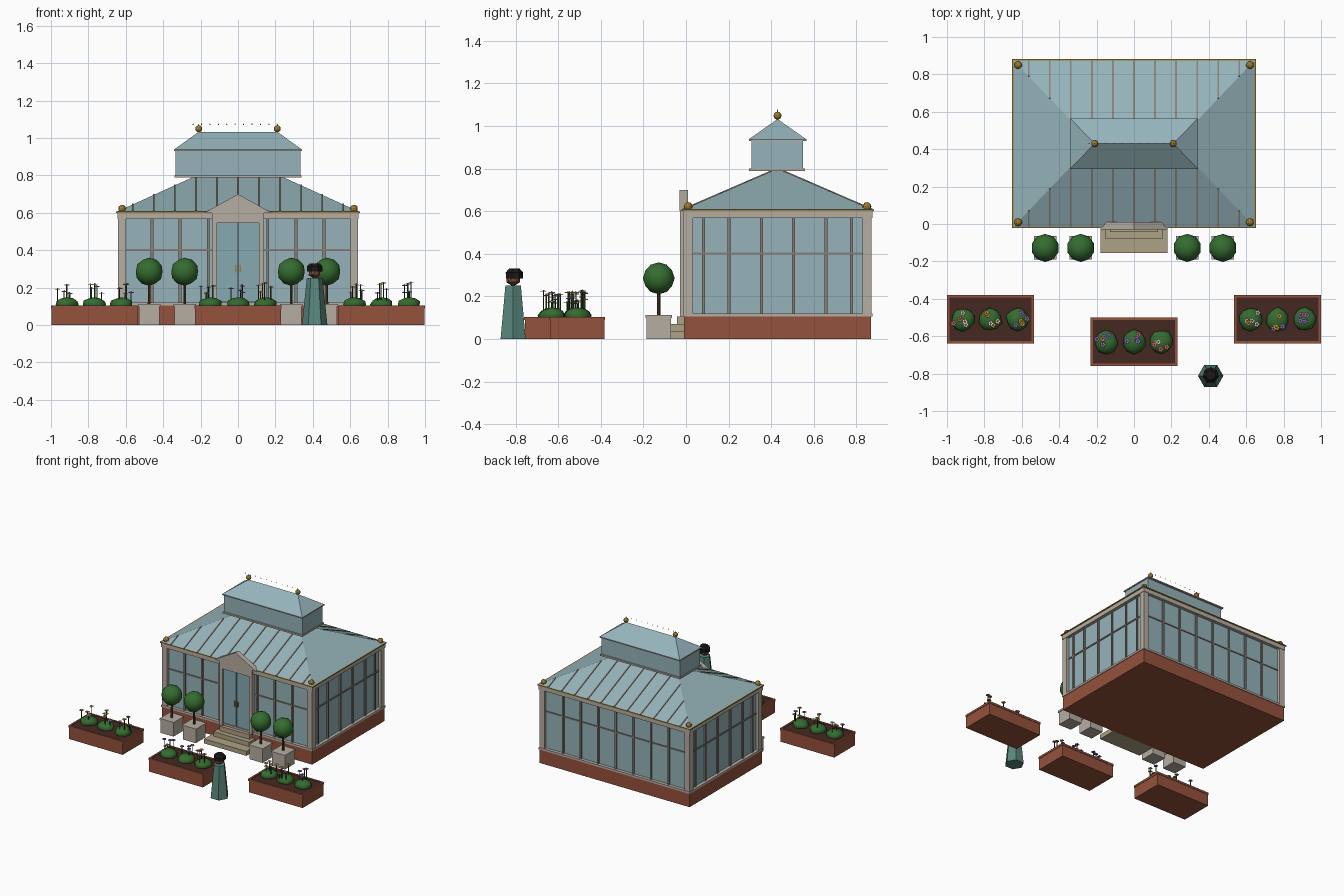
import bpy, bmesh, math, random
from mathutils import Matrix, Vector

if "Cube" in bpy.data.objects:
    bpy.data.objects.remove(bpy.data.objects["Cube"])

random.seed(4)

def mat(name, r, g, b):
    m = bpy.data.materials.new(name)
    m.diffuse_color = (r, g, b, 1)
    m.use_nodes = True
    m.node_tree.nodes["Principled BSDF"].inputs["Base Color"].default_value = m.diffuse_color
    return m

BRICK = mat("brick", .30, .085, .045)
SOIL = mat("soil", .06, .022, .014)
STONE = mat("stone", .47, .42, .36)
STEP = mat("step_stone", .42, .36, .24)
FRAME = mat("frame", .25, .22, .19)
GLASS = mat("glass", .30, .45, .49)
DOOR = mat("door_glass", .24, .40, .45)
GOLD = mat("gold", .38, .22, .03)
LEAF = mat("leaf", .035, .15, .03)
STEM = mat("stem", .03, .09, .02)
BARK = mat("bark", .08, .04, .02)
ROBE = mat("robe", .10, .24, .20)
SKIN = mat("skin", .20, .08, .045)
HAIR = mat("hair", .012, .009, .008)
PETALS = [mat("petal_" + n, *c) for n, c in (("pink", (.75, .18, .18)), ("white", (.75, .7, .6)),
                                            ("yellow", (.75, .42, .03)), ("purple", (.3, .2, .65)))]

# primitive helpers: each adds geometry to an open bmesh
def box(bm, x0, x1, y0, y1, z0, z1):
    m = Matrix.Translation(((x0+x1)/2, (y0+y1)/2, (z0+z1)/2)) @ Matrix.Diagonal((x1-x0, y1-y0, z1-z0, 1))
    bmesh.ops.create_cube(bm, size=1, matrix=m)

def cone(bm, x, y, z0, z1, r0, r1, n=6, rot=0):
    m = Matrix.Translation((x, y, (z0+z1)/2)) @ Matrix.Rotation(rot, 4, 'Z')
    bmesh.ops.create_cone(bm, cap_ends=True, segments=n, radius1=r0, radius2=r1, depth=z1-z0, matrix=m)

def ball(bm, x, y, z, r, flat=1, sub=2):
    m = Matrix.Translation((x, y, z)) @ Matrix.Diagonal((1, 1, flat, 1))
    return bmesh.ops.create_icosphere(bm, subdivisions=sub, radius=r, matrix=m)['verts']

def bar(bm, a, b, w):
    a, b = Vector(a), Vector(b)
    m = Matrix.Translation((a+b)/2) @ (b-a).to_track_quat('Z', 'X').to_matrix().to_4x4()
    bmesh.ops.create_cube(bm, size=1, matrix=m @ Matrix.Diagonal((w, w, (b-a).length, 1)))

def hip(bm, hx, y0, y1, z0, rx, z1):
    yc = (y0+y1)/2
    v = [bm.verts.new(p) for p in ((-hx, y0, z0), (hx, y0, z0), (hx, y1, z0), (-hx, y1, z0),
                                   (-rx, yc, z1), (rx, yc, z1))]
    for f in ((0, 1, 5, 4), (1, 2, 5), (2, 3, 4, 5), (3, 0, 4), (3, 2, 1, 0)):
        bm.faces.new([v[i] for i in f])

def part(name, material, build, smooth=False):
    bm = bmesh.new()
    build(bm)
    me = bpy.data.meshes.new(name)
    for f in bm.faces:
        f.smooth = smooth
    bm.to_mesh(me)
    bm.free()
    me.materials.append(material)
    ob = bpy.data.objects.new(name, me)
    bpy.context.collection.objects.link(ob)
    return ob

def boxes(name, material, *dims):
    return part(name, material, lambda bm: [box(bm, *d) for d in dims])

YC = .43
# base, sill, walls and cornice
boxes("brick_base", BRICK, (-.64, .64, -.01, .87, 0, .105))
boxes("sill", STONE, (-.645, .645, -.015, .875, .105, .12))
boxes("glass_walls", GLASS, (-.62, .62, .01, .85, .12, .57))
boxes("cornice", STONE, (-.645, .645, -.015, .875, .568, .605))
boxes("corner_posts", STONE, *[(s*.62-.022, s*.62+.022, y-.022, y+.022, .12, .57)
                               for s in (-1, 1) for y in (.01, .85)])

def mullions(bm):
    w = .007
    for x in (.16, .31, .46):
        for s in (-1, 1):
            box(bm, s*x-w, s*x+w, 0, .02, .12, .57)
    for k in range(-3, 4):
        box(bm, k*.15-w, k*.15+w, .84, .86, .12, .57)
    for s in (-1, 1):
        for d in (-.304, -.152, 0, .152, .304):
            d = d + math.copysign(.076, d) if d else 0
            if d:
                d -= math.copysign(.152, d)
                box(bm, s*.62-.01, s*.62+.01, YC+d-w, YC+d+w, .12, .57)
        box(bm, s*.62-.01, s*.62+.01, YC+.34, YC+.354, .12, .57)
        box(bm, s*.62-.01, s*.62+.01, YC-.354, YC-.34, .12, .57)
part("mullions", FRAME, mullions)
boxes("transoms", FRAME, (-.6, -.14, .004, .02, .396, .406), (.14, .6, .004, .02, .396, .406),
      (-.6, .6, .84, .856, .396, .406), (-.626, -.61, .03, .83, .396, .406), (.61, .626, .03, .83, .396, .406))

# main hipped roof, ribs and gutter
part("main_roof", GLASS, lambda bm: hip(bm, .65, -.02, .88, .605, .22, .80))
boxes("gutter", GOLD, (-.652, .652, -.022, .882, .600, .607))

def ribs(bm):
    for k in range(-5, 6):
        x = k*.1125
        t = min(1, (.65-abs(x))/.43)
        for s in (-1, 1):
            bar(bm, (x, YC+s*.445, .607), (x, YC+s*.45*(1-t), .605+.195*t), .009)
part("roof_ribs", FRAME, ribs)

# lantern on the ridge
boxes("lantern_base", STONE, (-.34, .34, .297, .56, .788, .80))
boxes("lantern_walls", GLASS, (-.335, .335, .307, .55, .80, .932))
boxes("lantern_eave", STONE, (-.342, .342, .295, .565, .93, .938))
part("lantern_roof", GLASS, lambda bm: hip(bm, .342, .295, .565, .938, .21, 1.033))
part("ridge_cresting", GOLD, lambda bm: [cone(bm, -.24+.045*i, YC, 1.07, 1.078, .003, .001, 4) for i in range(11)])

# gold ball finials
def finials(bm):
    for s in (-1, 1):
        for y in (.01, .85):
            ball(bm, s*.62, y, .622, .021)
        ball(bm, s*.21, YC, 1.049, .019)
        cone(bm, s*.21, YC, 1.06, 1.075, .004, .002)
part("finials", GOLD, finials)

# entrance: door, frame, pediment and steps
boxes("door_panels", DOOR, (-.113, -.003, -.018, .01, .125, .545), (.003, .113, -.018, .01, .125, .545))
boxes("door_frame", STONE, (-.14, -.113, -.028, .01, .105, .605), (.113, .14, -.028, .01, .105, .605),
      (-.14, .14, -.028, .01, .545, .605))
boxes("door_handles", GOLD, (-.016, -.009, -.026, -.018, .28, .32), (.009, .016, -.026, -.018, .28, .32))

def pediment(bm):
    f = bm.faces.new([bm.verts.new(p) for p in ((-.18, -.03, .6), (.18, -.03, .6), (0, -.03, .70))])
    g = bmesh.ops.extrude_face_region(bm, geom=[f])['geom']
    bmesh.ops.translate(bm, vec=(0, .04, 0), verts=[v for v in g if isinstance(v, bmesh.types.BMVert)])
    bmesh.ops.recalc_face_normals(bm, faces=bm.faces)
part("pediment", STONE, pediment)
boxes("steps", STEP, (-.18, .18, -.155, 0, 0, .035), (-.152, .152, -.08, 0, .035, .07),
      (-.128, .128, -.042, 0, .07, .105))

# clipped round trees in square pots
TREES = [(x, -.128) for x in (-.475, -.285, .285, .475)]
boxes("tree_pots", STONE, *[b for x, y in TREES for b in (
    (x-.055, x+.055, y-.058, y+.058, 0, .098), (x-.06, x+.06, y-.063, y+.063, .098, .112))])
part("tree_trunks", BARK, lambda bm: [cone(bm, x, y, .1, .24, .009, .007) for x, y in TREES])
part("tree_crowns", LEAF, lambda bm: [ball(bm, x, y, .285, .075) for x, y in TREES], True)

# raised flower beds
BEDS = [("left", -.768, -.51), ("middle", 0, -.63), ("right", .768, -.51)]
for name, cx, cy in BEDS:
    hx, hy, t = .233, .13, .014
    boxes(name + "_bed", BRICK, (cx-hx+.003, cx+hx-.003, cy-hy+.003, cy+hy-.003, 0, .09),
          (cx-hx, cx+hx, cy-hy, cy-hy+t, .088, .104), (cx-hx, cx+hx, cy+hy-t, cy+hy, .088, .104),
          (cx-hx, cx-hx+t, cy-hy, cy+hy, .088, .104), (cx+hx-t, cx+hx, cy-hy, cy+hy, .088, .104))
    boxes(name + "_soil", SOIL, (cx-hx+t, cx+hx-t, cy-hy+t, cy+hy-t, .085, .099))
    spots = [(cx+d*.147, cy) for d in (-1, 0, 1)]

    def bushes(bm):
        for x, y in spots:
            for v in ball(bm, x, y, .11, .062, .62):
                k = random.uniform(.9, 1.1)
                v.co.x, v.co.y = x+(v.co.x-x)*k, y+(v.co.y-y)*k
    part(name + "_bushes", LEAF, bushes, True)
    flowers = []
    for i, (x, y) in enumerate(spots):
        for j in range(5):
            a, r = random.uniform(0, 6.28), random.uniform(.01, .055)
            flowers.append((x+r*math.cos(a), y+r*math.sin(a), random.uniform(.165, .225),
                            (i + random.randint(0, 1) + len(name)) % 4))
    part(name + "_stems", STEM, lambda bm: [cone(bm, x, y, .1, z, .003, .003, 5) for x, y, z, c in flowers])
    for c in range(4):
        own = [f for f in flowers if f[3] == c]
        if own:
            part(name + "_blooms_" + str(c), PETALS[c], lambda bm: [
                cone(bm, x+.009*math.cos(k*1.257), y+.009*math.sin(k*1.257), z, z+.004, .007, .006)
                for x, y, z, _ in own for k in range(5)])
    part(name + "_bloom_centres", GOLD, lambda bm: [ball(bm, x, y, z+.004, .005, sub=1) for x, y, z, c in flowers])

# robed visitor
PX, PY = .41, -.812
part("visitor_robe", ROBE, lambda bm: cone(bm, PX, PY, 0, .25, .068, .042, 6, math.pi/2))
part("visitor_head", SKIN, lambda bm: ball(bm, PX, PY, .283, .037, 1, 1))
part("visitor_hair", HAIR, lambda bm: (cone(bm, PX, PY+.004, .285, .312, .042, .043, 7),
                                       cone(bm, PX, PY+.004, .312, .33, .043, .027, 7)))
